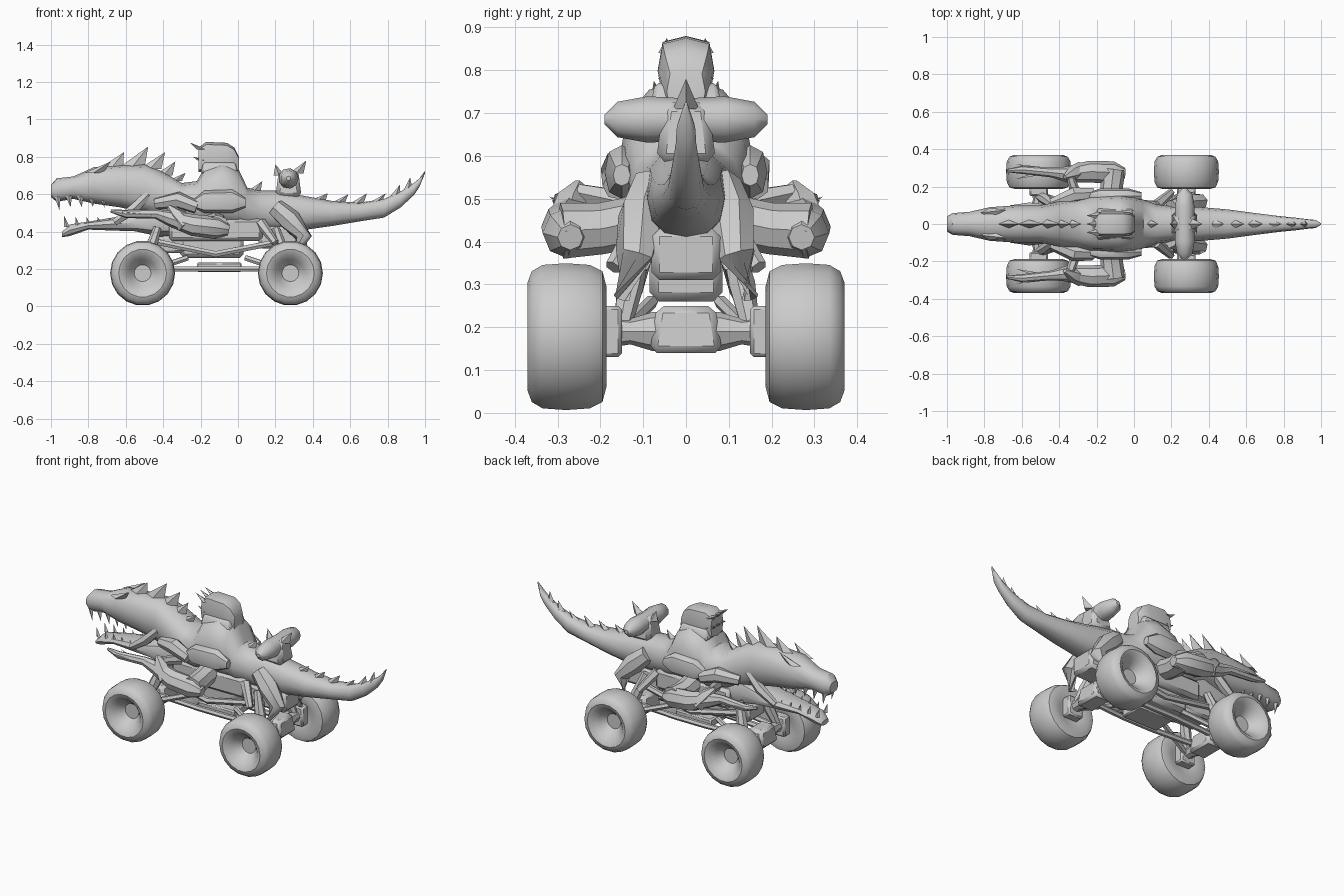
import bpy, bmesh, math
from mathutils import Vector


def finish(name, bm):
    bmesh.ops.recalc_face_normals(bm, faces=bm.faces)
    me = bpy.data.meshes.new(name)
    bm.to_mesh(me)
    bm.free()
    ob = bpy.data.objects.new(name, me)
    bpy.context.collection.objects.link(ob)
    return ob


def skin(name, rings):
    """Join rings of points into a closed, capped skin."""
    bm = bmesh.new()
    vs = [[bm.verts.new(p) for p in r] for r in rings]
    n = len(vs[0])
    for a, b in zip(vs, vs[1:]):
        for i in range(n):
            bm.faces.new((a[i], a[(i + 1) % n], b[(i + 1) % n], b[i]))
    bm.faces.new(vs[0])
    bm.faces.new(vs[-1])
    return finish(name, bm)


def loft(name, sections, n=10, power=0.85, y=0):
    """Sections along x: (x, bottom z, top z, half width)."""
    def sp(v):
        return math.copysign(abs(v) ** power, v)
    rings = []
    for x, zb, zt, w in sections:
        ang = [2 * math.pi * i / n for i in range(n)]
        rings.append([(x, y + w * sp(math.cos(a)),
                       (zb + zt) / 2 + (zt - zb) / 2 * sp(math.sin(a))) for a in ang])
    return skin(name, rings)


def tube(name, pts, radii, n=8):
    pts = [Vector(p) for p in pts]
    rings = []
    for i, p in enumerate(pts):
        d = (pts[min(i + 1, len(pts) - 1)] - pts[max(i - 1, 0)]).normalized()
        u = d.cross(Vector((0, 0, 1)) if abs(d.z) < 0.9 else Vector((1, 0, 0))).normalized()
        v = d.cross(u)
        rings.append([p + radii[i] * (math.cos(2 * math.pi * k / n) * u +
                                      math.sin(2 * math.pi * k / n) * v) for k in range(n)])
    return skin(name, rings)


def box(name, c, s, taper=1.0):
    bm = bmesh.new()
    bmesh.ops.create_cube(bm, size=1)
    for v in bm.verts:
        k = taper if v.co.z > 0 else 1
        v.co = Vector((v.co.x * s[0] * k, v.co.y * s[1] * k, v.co.z * s[2])) + Vector(c)
    bmesh.ops.bevel(bm, geom=bm.edges[:], offset=min(s) * 0.15, segments=1, affect='EDGES')
    return finish(name, bm)


def spike(name, x, z, tip, length, width, y=0, ytip=None):
    """Flat-sided spike with its base on the ridge and a leaning tip."""
    bm = bmesh.new()
    base = [bm.verts.new(p) for p in ((x - length / 2, y, z), (x, y + width, z),
                                      (x + length / 2, y, z), (x, y - width, z))]
    t = bm.verts.new((tip[0], y if ytip is None else ytip, tip[1]))
    for i in range(4):
        bm.faces.new((base[i], base[(i + 1) % 4], t))
    bm.faces.new(base)
    return finish(name, bm)


# body from snout to tail tip
loft("body", [
    (-1.0, .585, .65, .04), (-.97, .56, .685, .058), (-.88, .575, .695, .065),
    (-.77, .55, .745, .09), (-.63, .53, .755, .1), (-.5, .5, .76, .1),
    (-.4, .47, .72, .12), (-.3, .43, .66, .135), (-.22, .42, .67, .15),
    (-.18, .42, .74, .15), (-.08, .42, .775, .155), (0, .42, .74, .145),
    (.05, .42, .635, .13), (.12, .41, .62, .105), (.2, .4, .62, .095),
    (.36, .41, .59, .09), (.5, .43, .565, .078), (.65, .455, .555, .058),
    (.78, .475, .575, .042), (.87, .53, .615, .033), (.94, .595, .66, .024),
    (.97, .64, .685, .022), (1.0, .712, .726, .004)], n=12)

# lower jaw
loft("lower_jaw", [(-.94, .37, .4, .035), (-.9, .375, .44, .055), (-.8, .41, .455, .065),
                   (-.68, .405, .475, .08), (-.55, .4, .5, .095), (-.42, .37, .55, .1),
                   (-.32, .38, .5, .1)], n=10)
for s in (-1, 1):
    # jaw hinge, brows and teeth
    tube("jaw_muscle", [(-.66, s * .08, .45), (-.56, s * .085, .52), (-.48, s * .08, .6)],
         [.02, .03, .025], 6)
    spike("brow", -.77, .715, (-.68, .775), .1, .025, s * .06, s * .075)
    for i in range(5):
        x = -.965 + i * .06
        spike("upper_tooth", x, .59, (x + .01, .53 if i else .515), .035, .01, s * (.042 + i * .004))
        spike("lower_tooth", x + .05, .425, (x + .035, .485 - i * .002), .03, .01, s * (.038 + i * .005))

# back and tail spikes: base x, base z, tip x, tip z, length
for x, z, tx, tz, l in [(-.68, .735, -.61, .825, .13), (-.57, .74, -.48, .855, .14),
                        (-.47, .735, -.39, .825, .12), (-.4, .7, -.335, .775, .1),
                        (-.34, .67, -.28, .715, .08), (.08, .61, .13, .67, .08),
                        (.43, .57, .48, .605, .08), (.53, .55, .59, .6, .08),
                        (.63, .545, .69, .605, .08), (.73, .55, .79, .605, .07),
                        (.84, .585, .865, .65, .06), (.91, .62, .92, .69, .05)]:
    spike("back_spike", x, z, (tx, tz), l, .025)

# raised scoop above the body, with forward prongs
loft("scoop", [(-.21, .72, .85, .06), (-.17, .72, .88, .066), (-.06, .72, .875, .066),
               (-.02, .72, .85, .06), (.005, .7, .8, .045)], n=8, power=.55)
box("scoop_base", (-.1, 0, .74), (.2, .17, .06), .85)
for y in (-.045, 0, .045):
    spike("scoop_prong", -.19, .84, (-.255, .875), .06, .02, y)
    spike("scoop_prong_low", -.18, .78, (-.24, .8), .07, .02, y)

# rear cross drum with mount and prongs
tube("rear_drum", [(.27, y, .685) for y in (-.19, -.16, -.09, 0, .09, .16, .19)],
     [.012, .042, .055, .05, .055, .042, .012], 9)
box("drum_mount", (.27, 0, .655), (.14, .14, .14), .75)
spike("drum_spike", .31, .71, (.365, .78), .08, .03)
spike("drum_spike_front", .22, .7, (.2, .76), .06, .03)

# belly, engine and chassis
box("belly", (-.12, 0, .41), (.5, .24, .12))
box("engine", (-.14, 0, .33), (.34, .17, .14))
box("skid_plate", (-.1, 0, .21), (.24, .15, .05))
box("front_frame", (-.38, 0, .33), (.2, .16, .09))
box("rear_frame", (.24, 0, .37), (.26, .16, .12))

for s in (-1, 1):
    # flank plates and shoulder pods
    loft("shoulder_pod", [(-.24, .53, .57, .02), (-.18, .5, .62, .04), (-.03, .5, .625, .04),
                          (.04, .53, .58, .02)], n=8, y=s * .15)
    tube("flank_pipe", [(-.44, s * .11, .55), (-.32, s * .155, .57), (-.22, s * .16, .53)],
         [.03, .045, .035], 7)
    # forward arm reaching over the front wheel
    tube("upper_arm", [(-.12, s * .1, .45), (-.12, s * .2, .43), (-.11, s * .29, .425)],
         [.06, .06, .065])
    tube("forearm", [(-.05, s * .27, .41), (-.11, s * .275, .42), (-.24, s * .28, .435),
                     (-.36, s * .265, .47), (-.44, s * .275, .495), (-.6, s * .29, .495),
                     (-.68, s * .285, .51)], [.03, .06, .058, .042, .026, .022, .008])
    tube("elbow_guard", [(-.28, s * .29, .43), (-.33, s * .27, .49), (-.37, s * .25, .535)],
         [.045, .04, .012], 6)
    tube("shoulder_strut", [(-.3, s * .13, .49), (-.34, s * .25, .515)], [.03, .022], 6)
    for dy in (-.045, .035):
        spike("claw", -.46, .49, (-.63, .505), .06, .016, s * .285, s * (.285 + dy))
    # lower frame rails
    tube("frame_rail", [(-.5, s * .07, .2), (-.2, s * .09, .2), (.0, s * .09, .2),
                        (.28, s * .07, .2)], [.016] * 4, 6)
    tube("upper_rail", [(-.46, s * .1, .35), (-.12, s * .12, .28), (.24, s * .1, .35)],
         [.018] * 3, 6)

for x, d in ((-.51, 1), (.28, -1)):
    # axle with differential
    tube("axle", [(x, y, .19) for y in (-.22, -.13, -.08, .08, .13, .22)],
         [.045, .03, .045, .045, .03, .045])
    box("differential", (x, 0, .195), (.12, .17, .11), .8)
    for s in (-1, 1):
        # suspension strut and trailing link
        tube("shock", [(x, s * .15, .2), (x + d * .04, s * .13, .3), (x + d * .08, s * .1, .42)],
             [.022, .032, .022], 7)
        tube("link", [(x, s * .16, .18), (x + d * .24, s * .08, .26)], [.016, .016], 6)
        box("hub_carrier", (x, s * .18, .19), (.1, .06, .12))
        # wheel: revolved tyre profile (radius, y) with sunken hub
        prof = [(.012, .295), (.045, .295), (.075, .33), (.105, .362), (.128, .37), (.155, .36),
                (.17, .335), (.174, .28), (.17, .225), (.155, .195), (.12, .186), (.075, .2), (.012, .21)]
        skin("wheel", [[(x + r * math.cos(2 * math.pi * k / 18), s * y,
                         .178 + r * math.sin(2 * math.pi * k / 18)) for k in range(18)]
                       for r, y in prof])

# rear haunches and tail-side stays
for s in (-1, 1):
    tube("haunch", [(.2, s * .08, .53), (.28, s * .1, .46), (.35, s * .12, .37), (.31, s * .15, .27)],
         [.05, .06, .045, .02], 7)
    tube("stay", [(.12, s * .1, .45), (.2, s * .17, .34)], [.03, .02], 6)

bpy.ops.object.select_all(action='DESELECT')
for ob in bpy.context.scene.objects:
    ob.select_set(True)
    bpy.context.view_layer.objects.active = ob
bpy.ops.object.shade_smooth_by_angle(angle=math.radians(40))
